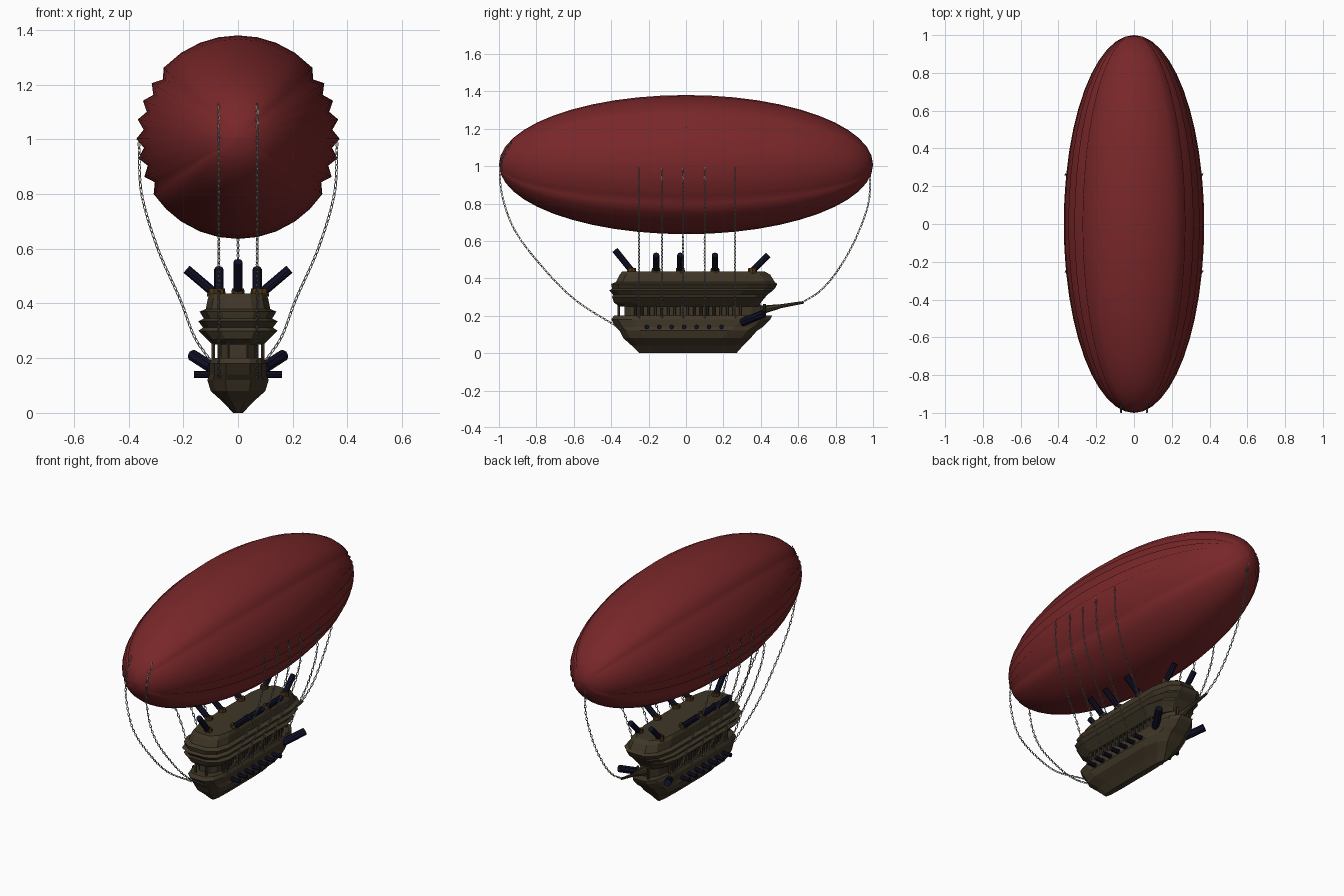
import bpy, bmesh, math
from mathutils import Vector, Matrix

if "Cube" in bpy.data.objects:
    bpy.data.objects.remove(bpy.data.objects["Cube"])

def mat(name, rgb):
    m = bpy.data.materials.new(name)
    m.diffuse_color = (*rgb, 1)
    m.use_nodes = True
    m.node_tree.nodes["Principled BSDF"].inputs["Base Color"].default_value = m.diffuse_color
    return m

RED = mat("balloon red", (0.19, 0.02, 0.022))
WOOD = mat("dark wood", (0.05, 0.037, 0.02))
GUN = mat("gun navy", (0.005, 0.005, 0.02))
MOUNT = mat("mount brown", (0.07, 0.03, 0.007))
STEEL = mat("chain grey", (0.27, 0.27, 0.26))

def finish(name, bm, material, smooth=False):
    bmesh.ops.recalc_face_normals(bm, faces=bm.faces)
    me = bpy.data.meshes.new(name)
    bm.to_mesh(me)
    bm.free()
    me.materials.append(material)
    for p in me.polygons:
        p.use_smooth = smooth
    ob = bpy.data.objects.new(name, me)
    bpy.context.collection.objects.link(ob)
    return ob

def loft(bm, rings):
    loops = [[bm.verts.new(p) for p in r] for r in rings]
    n = len(loops[0])
    for a, b in zip(loops, loops[1:]):
        for i in range(n):
            bm.faces.new((a[i], a[(i + 1) % n], b[(i + 1) % n], b[i]))
    bm.faces.new(loops[0])
    bm.faces.new(loops[-1])

def deck_outline(z, w, y0, y1):
    # long octagon with narrowed ends
    e = w * 0.42
    half = [(e, y0), (w * 0.82, y0 + 0.035), (w, y0 + 0.11),
            (w, y1 - 0.15), (w * 0.82, y1 - 0.05), (e, y1)]
    pts = half + [(-x, y) for x, y in reversed(half)]
    return [(x, y, z) for x, y in pts]

def hull(name, levels):
    bm = bmesh.new()
    loft(bm, [deck_outline(*l) for l in levels])
    return finish(name, bm, WOOD)

def rod(bm, a, b, r1, r2, sides=8):
    a, b = Vector(a), Vector(b)
    d = b - a
    m = Matrix.Translation((a + b) / 2) @ d.to_track_quat('Z', 'Y').to_matrix().to_4x4()
    bmesh.ops.create_cone(bm, cap_ends=True, segments=sides, radius1=r1,
                          radius2=r2, depth=d.length, matrix=m)

# Balloon: ellipsoid whose cross-section is pleated on both sides
CZ, R = 1.008, 0.372
right = [(a, R) for a in (90, 79, 68, 56)]
for k in range(8):
    right += [(43 - k * 11, R), (37.5 - k * 11, R - 0.026)]
right = right[:-1] + [(a, R) for a in (-45, -56, -68, -79, -90)]
section = [(r * math.cos(math.radians(a)), r * math.sin(math.radians(a))) for a, r in right]
section += [(-x, z) for x, z in reversed(section[1:-1])]
bm = bmesh.new()
N = 24
rings = []
for i in range(N + 1):
    t = math.pi * i / N
    s = max(math.sin(t), 0.004)
    rings.append([(x * s, -math.cos(t), CZ + z * s) for x, z in section])
loft(bm, rings)
finish("balloon", bm, RED, True)

# Lower hull, gallery wall and stepped upper hull: (z, half width, y front, y back)
hull("lower_hull", [(0, .018, -.25, .27), (.04, .055, -.29, .305), (.08, .10, -.335, .345),
                    (.12, .112, -.355, .38), (.14, .104, -.375, .41), (.18, .105, -.40, .45),
                    (.20, .095, -.385, .46)])
hull("gallery_wall", [(.195, .075, -.33, .40), (.26, .075, -.33, .40)])
hull("upper_hull", [(.25, .095, -.355, .39), (.27, .115, -.385, .40), (.30, .145, -.395, .425),
                    (.312, .128, -.39, .435), (.335, .145, -.41, .465), (.345, .125, -.395, .475),
                    (.37, .14, -.40, .488), (.38, .118, -.375, .475), (.42, .11, -.355, .45),
                    (.437, .10, -.34, .42)])

# Gallery columns round the sides and ends
bm = bmesh.new()
for s in (-1, 1):
    for k in range(17):
        y = -0.27 + k * 0.035
        rod(bm, (s * .09, y, .19), (s * .09, y, .262), .007, .007, 6)
    for y in (-.36, .42):
        rod(bm, (s * .035, y, .19), (s * .035, y, .262), .007, .007, 6)
finish("gallery_columns", bm, WOOD)

# Bowsprit at the back end
bm = bmesh.new()
rod(bm, (0, .36, .222), (0, .50, .25), .028, .012)
rod(bm, (0, .49, .248), (0, .63, .272), .011, .007)
finish("bowsprit", bm, WOOD)

# Guns: row along the hull, large angled corner guns, deck guns on mounts
guns, mounts = bmesh.new(), bmesh.new()
for s in (-1, 1):
    for k in range(7):
        y = -0.21 + k * 0.0667
        rod(guns, (s * .08, y, .14), (s * .16, y, .14), .013, .013)
    rod(guns, (s * .095, .30, .165), (s * .165, .415, .21), .022, .022)

def deck_gun(x, y, dx, dy, rise=0.1):
    rod(mounts, (x, y, .425), (x, y, .455), .026, .022)
    rod(guns, (x - dx * .1, y - dy * .1, .44 - rise * .1),
        (x + dx, y + dy, .44 + rise), .017, .017)

for s in (-1, 1):
    for y in (-.16, -.03, .155):
        deck_gun(s * .088, y, s * .1, 0, .085)
    deck_gun(s * .07, .355, 0, .085, .085)
deck_gun(0, -.29, 0, -.09, .112)
finish("guns", guns, GUN)
finish("gun_mounts", mounts, MOUNT)

# Chains: stretched links laid alternately along a smooth path
def smooth_path(pts, steps=24):
    p = [Vector(q) for q in pts]
    p = [2 * p[0] - p[1]] + p + [2 * p[-1] - p[-2]]
    out = []
    for a, b, c, d in zip(p, p[1:], p[2:], p[3:]):
        for i in range(steps):
            t = i / steps
            out.append(0.5 * (2 * b + (c - a) * t + (2 * a - 5 * b + 4 * c - d) * t * t
                              + (3 * b - a - 3 * c + d) * t ** 3))
    return out + [p[-2]]

def link(bm, m, length=0.013, width=0.0052, r=0.0021, major=8, minor=4):
    v = []
    for i in range(major):
        a = 2 * math.pi * i / major
        for j in range(minor):
            b = 2 * math.pi * j / minor
            k = r * math.cos(b)
            v.append(bm.verts.new(m @ Vector(((width + k) * math.cos(a), r * math.sin(b),
                                              (length + k) * math.sin(a)))))
    for i in range(major):
        for j in range(minor):
            i2, j2 = (i + 1) % major, (j + 1) % minor
            bm.faces.new((v[i * minor + j], v[i2 * minor + j],
                          v[i2 * minor + j2], v[i * minor + j2]))

def chain(name, pts, pitch=0.021):
    bm = bmesh.new()
    path = smooth_path(pts)
    travelled, nxt, n = 0, 0, 0
    for a, b in zip(path, path[1:]):
        d = b - a
        while nxt <= travelled + d.length:
            pos = a + d * ((nxt - travelled) / d.length)
            m = (Matrix.Translation(pos) @ d.to_track_quat('Z', 'Y').to_matrix().to_4x4()
                 @ Matrix.Rotation(math.pi / 2 * (n % 2) + math.pi / 4, 4, 'Z'))
            link(bm, m)
            nxt += pitch
            n += 1
        travelled += d.length
    finish(name, bm, STEEL)

side = [(.362, .98), (.352, .80), (.293, .60), (.212, .416), (.16, .28), (.10, .19)]
front = [(-.94, 1.12), (-.99, 1.01), (-.984, .85), (-.917, .66), (-.78, .475),
         (-.595, .287), (-.35, .13)]
back = [(.985, .957), (.974, .796), (.906, .61), (.815, .448), (.72, .335), (.62, .27)]
for s, tag in ((-1, "left"), (1, "right")):
    for k, y in enumerate((-.252, -.129, -.016, .10, .263)):
        chain(f"{tag}_side_chain_{k + 1}", [(s * x, y, z) for x, z in side])
    chain(f"{tag}_front_chain", [(s * .07, y, z) for y, z in front])
chain("back_chain", [(0, y, z) for y, z in back])
